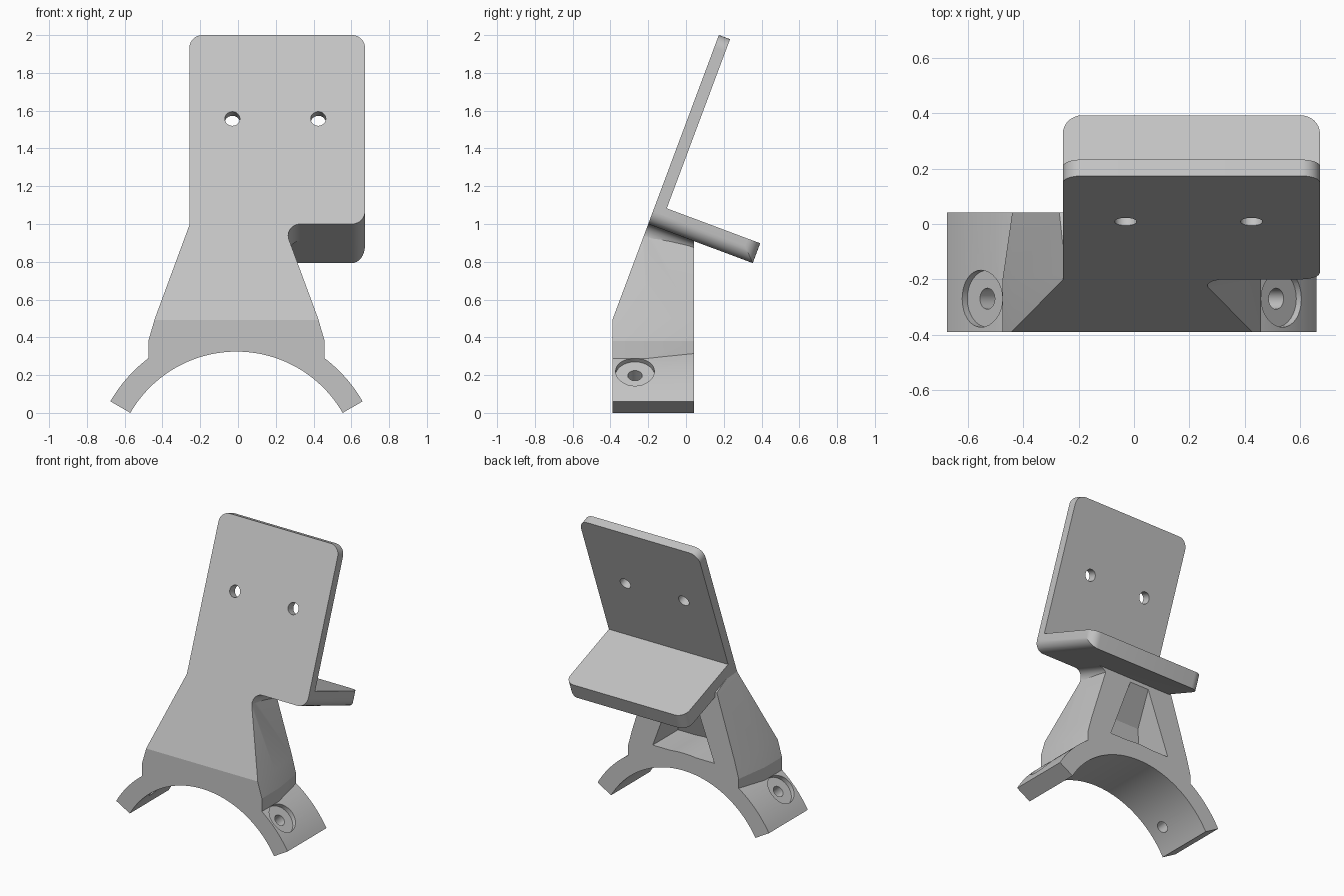
import bpy, bmesh
from math import sin, cos, pi, radians, acos
from mathutils import Matrix, Vector

if "Cube" in bpy.data.objects:
    bpy.data.objects.remove(bpy.data.objects["Cube"])

grey = bpy.data.materials.new("light_grey")
grey.use_nodes = True
grey.diffuse_color = (0.55, 0.55, 0.55, 1)
grey.node_tree.nodes["Principled BSDF"].inputs["Base Color"].default_value = (0.55, 0.55, 0.55, 1)

TILT = radians(20.5)
MID = -0.008                    # centre line of arch and neck
ARCH_Z = -0.3245
R_IN, R_OUT = 0.649, 0.771
FRONT, BACK = -0.39, 0.042


def frame(origin, tilt):
    """Local u = across, v = up the slope, w = towards the back."""
    m = Matrix(((1, 0, 0), (0, sin(tilt), cos(tilt)), (0, cos(tilt), -sin(tilt)))).to_4x4()
    return Matrix.Translation(origin) @ m


UPRIGHT = frame((0, 0, 0), 0)
SLOPE = frame((0, -0.2, 1.0), TILT)
V_AXIS = Vector((0, sin(TILT), cos(TILT)))
W_AXIS = Vector((0, cos(TILT), -sin(TILT)))


def loft(name, rings, cuts=()):
    """Join equal rings of points, cap the ends, then trim by planes."""
    bm = bmesh.new()
    loops = [[bm.verts.new(p) for p in ring] for ring in rings]
    for a, b in zip(loops, loops[1:]):
        for i in range(len(a)):
            j = (i + 1) % len(a)
            bm.faces.new((a[i], a[j], b[j], b[i]))
    bm.faces.new(loops[0][::-1])
    bm.faces.new(loops[-1])
    for point, normal in cuts:
        bmesh.ops.bisect_plane(bm, geom=bm.verts[:] + bm.edges[:] + bm.faces[:],
                               plane_co=point, plane_no=normal, clear_outer=True)
        bmesh.ops.holes_fill(bm, edges=bm.edges[:])
    bmesh.ops.recalc_face_normals(bm, faces=bm.faces[:])
    mesh = bpy.data.meshes.new(name)
    bm.to_mesh(mesh)
    bm.free()
    mesh.materials.append(grey)
    obj = bpy.data.objects.new(name, mesh)
    bpy.context.collection.objects.link(obj)
    return obj


def prism(name, outline, matrix, w0, w1, cuts=()):
    return loft(name, [[matrix @ Vector((u, v, w)) for u, v in outline] for w in (w0, w1)], cuts)


def arc(cx, cy, r, a0, a1, n=8):
    return [(cx + r * cos(radians(a0 + (a1 - a0) * i / n)),
             cy + r * sin(radians(a0 + (a1 - a0) * i / n))) for i in range(n + 1)]


def rounded(x0, y0, x1, y1, radii):
    """Rectangle with corner radii: low-left, low-right, top-right, top-left."""
    pts = []
    corners = ((x0, y0, 1, 1), (x1, y0, -1, 1), (x1, y1, -1, -1), (x0, y1, 1, -1))
    for k, ((x, y, sx, sy), r) in enumerate(zip(corners, radii)):
        pts += arc(x + sx * r, y + sy * r, r, 180 + 90 * k, 270 + 90 * k) if r else [(x, y)]
    return pts


def combine(target, other, operation):
    mod = target.modifiers.new("combine", "BOOLEAN")
    mod.operation, mod.object, mod.solver = operation, other, "EXACT"
    bpy.context.view_layer.objects.active = target
    bpy.ops.object.modifier_apply(modifier=mod.name)
    bpy.data.objects.remove(other)


def drill(target, start, end, radius):
    a, b = Vector(start), Vector(end)
    m = Matrix.Translation(a) @ (b - a).to_track_quat("Z", "Y").to_matrix().to_4x4()
    cutter = prism("drill", arc(0, 0, radius, 0, 348.75, 31), m, 0, (b - a).length)
    combine(target, cutter, "DIFFERENCE")


# Curved saddle
bracket = prism("bracket", arc(MID, ARCH_Z, R_OUT, 30, 150, 56) + arc(MID, ARCH_Z, R_IN, 150, 30, 56),
                UPRIGHT, FRONT, BACK)

# Tapering neck
edge = pi / 2 - (pi / 2 - acos(0.467 / 0.70))
side = [(0.467, 0.38), (0.432, 0.5), (0.225, 1.06)]
outline = ([(x, z) for x, z in side] + [(-x, z) for x, z in side[::-1]]
           + arc(0, ARCH_Z, 0.70, 180 - edge * 180 / pi, edge * 180 / pi, 20))


def ring(y, inset):
    return [Vector((MID + x * (1 - inset * min(1, (1.06 - z) / 0.56)), y, z)) for x, z in outline]


slope_point = Vector((0, -0.2, 1.0))
neck = loft("neck", [ring(FRONT, 0), ring(-0.2, 0), ring(BACK, 0.075)],
            [(slope_point, -W_AXIS), (slope_point + V_AXIS * 0.03, V_AXIS)])

# Pocket in the back of the neck
pocket = prism("pocket", [(-0.25, 0.44), (0.23, 0.44), (0.04, 0.95), (-0.06, 0.95)], UPRIGHT, -0.35, 0.2,
               [((0, -0.24, 0.44), -W_AXIS), ((0, 0.04, 0.88), Vector((0, -1, 1)).normalized())])
combine(neck, pocket, "DIFFERENCE")
combine(bracket, neck, "UNION")

# Tilted plate and the shelf behind it
X0, X1, R = -0.257, 0.672, 0.07
plate = prism("plate", rounded(X0, 0, X1, 1.068, (0, R, R, R)), SLOPE, 0, 0.063)
shelf = prism("shelf", rounded(X0, 0, X1, 0.112, (0, R, 0, 0)), SLOPE, 0, 0.591)
plan = frame((0, 0, 0), 0)
plan = SLOPE @ Matrix(((1, 0, 0, 0), (0, 0, 1, 0), (0, 1, 0, 0), (0, 0, 0, 1)))
combine(shelf, prism("plan", rounded(X0 - 0.0, -0.1, X1, 0.591, (0, 0, R, R)), plan, -0.1, 0.3), "INTERSECT")
combine(plate, shelf, "UNION")
combine(bracket, plate, "UNION")

# Rounded inside corner between neck and shelf
fr = 0.065
fx = 0.24 + 1.396 * fr
fillet = prism("fillet", [(0.15, 0.02), (fx, 0.02)] + arc(fx, -fr, fr, 90, 198.8, 12) + [(0.15, -0.086)],
               SLOPE, 0, 0.5, [((0, BACK, 0), Vector((0, 1, 0)))])
combine(bracket, fillet, "UNION")

# Plate holes
for x in (-0.03, 0.425):
    drill(bracket, SLOPE @ Vector((x, 0.595, -0.1)), SLOPE @ Vector((x, 0.595, 0.2)), 0.04)

# Counterbored saddle holes
for s in (-1, 1):
    def radial(r):
        return (MID + s * r * cos(pi / 4), -0.27, ARCH_Z + r * sin(pi / 4))
    drill(bracket, radial(0.738), radial(0.9), 0.103)
    drill(bracket, radial(0.55), radial(0.9), 0.038)

bpy.ops.object.select_all(action="DESELECT")
bracket.select_set(True)
bpy.context.view_layer.objects.active = bracket
bpy.ops.object.shade_smooth_by_angle(angle=radians(15))
